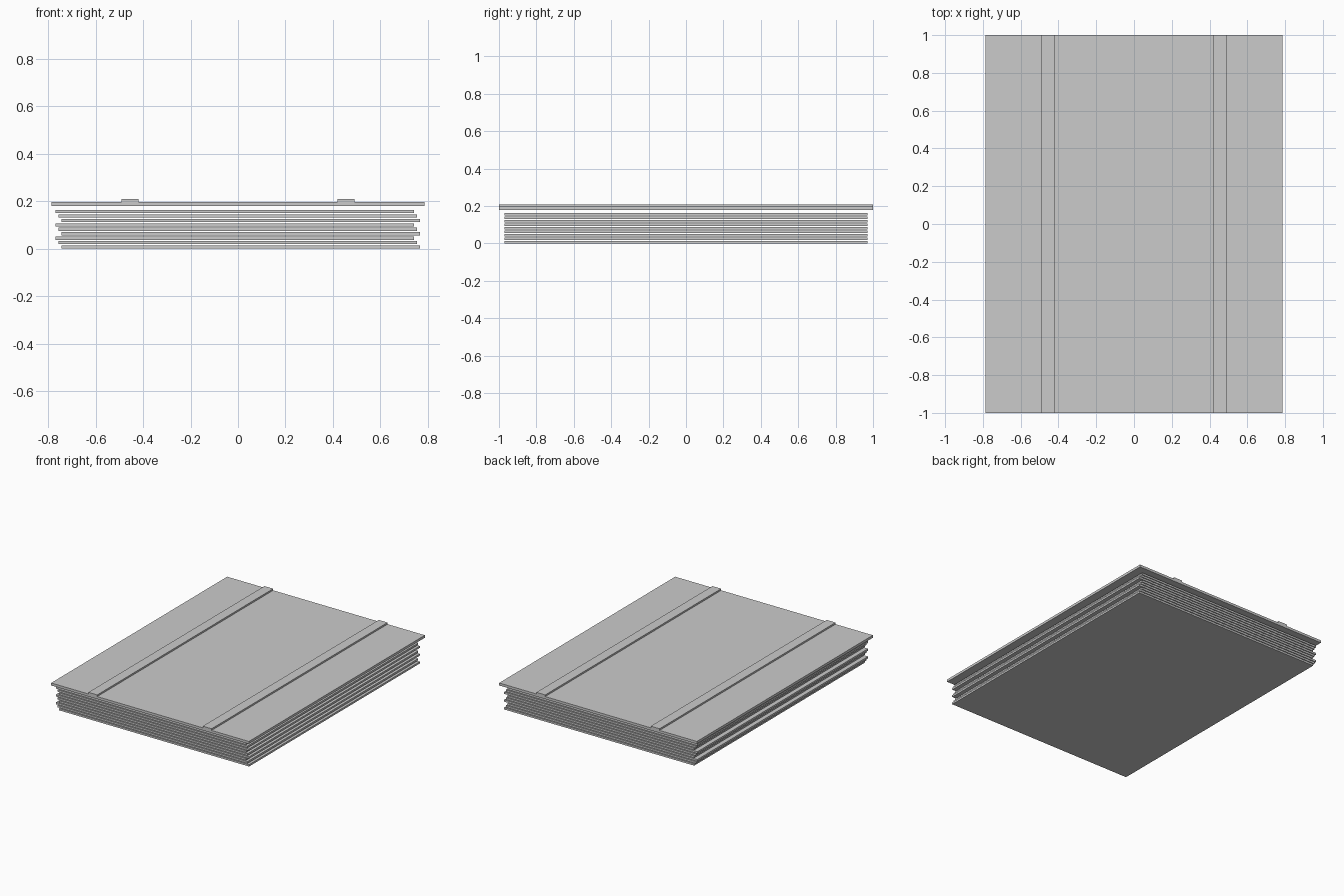
import bpy

if "Cube" in bpy.data.objects:
    bpy.data.objects.remove(bpy.data.objects["Cube"])


def slab(name, x, width, depth, z0, z1):
    """Axis-aligned board centred on y = 0, spanning z0..z1."""
    bpy.ops.mesh.primitive_cube_add(size=1, location=(x, 0, (z0 + z1) / 2))
    ob = bpy.context.object
    ob.name = name
    ob.scale = (width, depth, z1 - z0)
    bpy.ops.object.transform_apply(location=False, rotation=False, scale=True)
    return ob


# Stack of nine sheets, shifted sideways in a repeating pattern of three
pitch, thick = 0.0187, 0.0135
for i in range(9):
    shift = (0.0125, 0.0, -0.0125)[i % 3]
    slab(f"sheet_{i + 1}", shift - 0.001, 1.512, 1.94, i * pitch, i * pitch + thick)

# Wider cover board on top
slab("cover_board", 0, 1.573, 2.0, 0.179, 0.197)

# Two raised straps running front to back
for side, x in (("left", -0.455), ("right", 0.455)):
    slab(f"strap_{side}", x, 0.07, 2.0, 0.197, 0.209)
